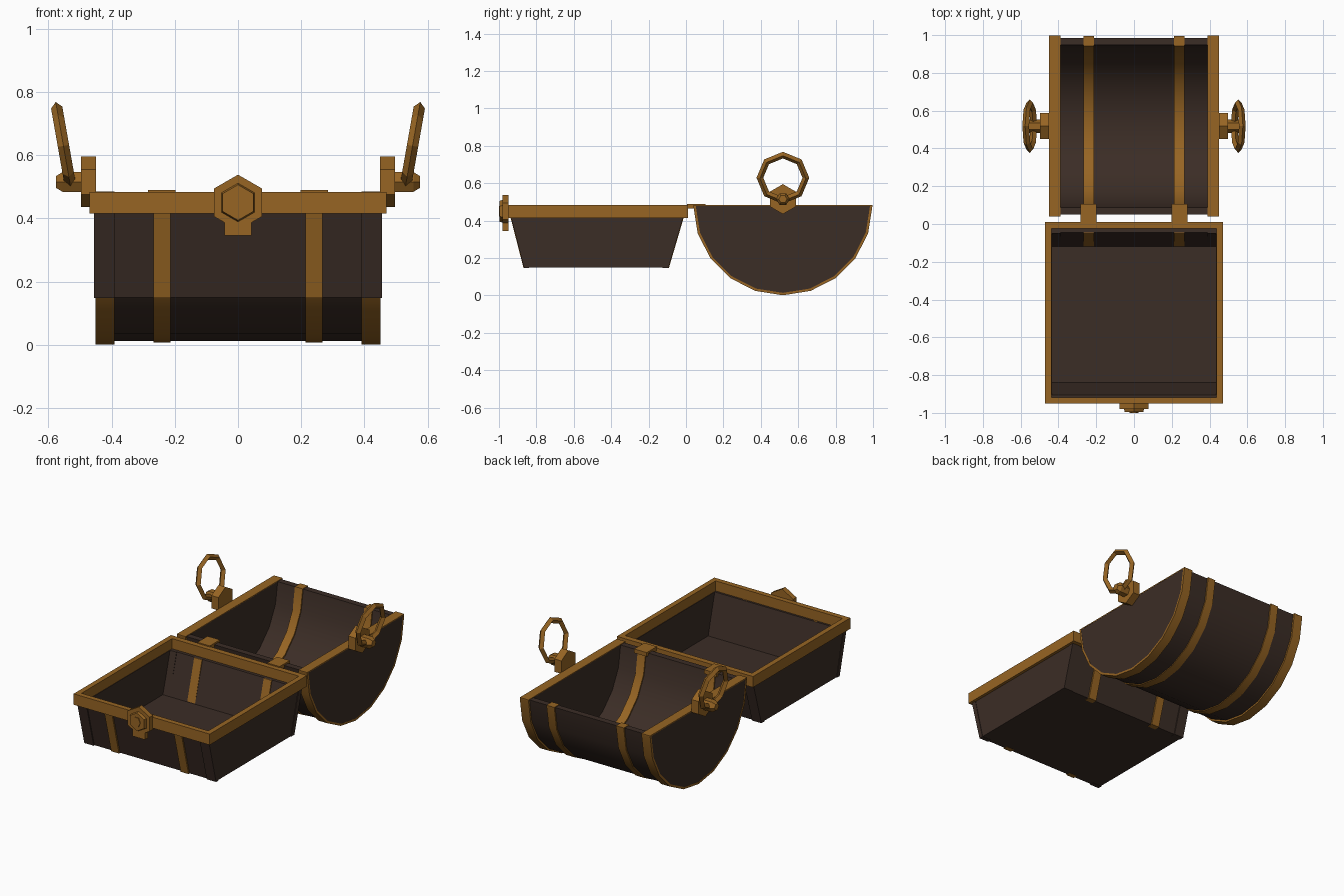
import bpy, bmesh, math
from mathutils import Matrix, Vector

if "Cube" in bpy.data.objects:
    bpy.data.objects.remove(bpy.data.objects["Cube"], do_unlink=True)


def material(name, color):
    m = bpy.data.materials.new(name)
    m.use_nodes = True
    m.diffuse_color = (*color, 1)
    m.node_tree.nodes["Principled BSDF"].inputs["Base Color"].default_value = (*color, 1)
    return m


WOOD = material("dark brown wood", (0.044, 0.026, 0.019))
GOLD = material("aged gold", (0.31, 0.13, 0.017))


def finish(name, bm, mat, smooth=False):
    bmesh.ops.recalc_face_normals(bm, faces=bm.faces)
    mesh = bpy.data.meshes.new(name)
    bm.to_mesh(mesh)
    bm.free()
    mesh.materials.append(mat)
    ob = bpy.data.objects.new(name, mesh)
    bpy.context.collection.objects.link(ob)
    if smooth:
        bpy.ops.object.select_all(action="DESELECT")
        ob.select_set(True)
        bpy.context.view_layer.objects.active = ob
        bpy.ops.object.shade_smooth_by_angle(angle=math.radians(30))
    return ob


def prism(name, points, x0, x1, mat, smooth=False):
    """Extrude a (y, z) outline along x."""
    bm = bmesh.new()
    face = bm.faces.new([bm.verts.new((x0, y, z)) for y, z in points])
    new = bmesh.ops.extrude_face_region(bm, geom=[face])["geom"]
    bmesh.ops.translate(bm, vec=(x1 - x0, 0, 0),
                        verts=[v for v in new if isinstance(v, bmesh.types.BMVert)])
    return finish(name, bm, mat, smooth)


def box(name, x0, x1, y0, y1, z0, z1, mat):
    return prism(name, [(y0, z0), (y1, z0), (y1, z1), (y0, z1)], x0, x1, mat)


def cone(name, center, axis, r1, r2, depth, sides, mat, turn=0, scale=(1, 1)):
    """Tapered prism whose r2 end points along axis."""
    bm = bmesh.new()
    bmesh.ops.create_cone(bm, cap_ends=True, segments=sides, radius1=r1, radius2=r2, depth=depth)
    aim = Vector(axis).to_track_quat("Z", "Y").to_matrix().to_4x4()
    bm.transform(Matrix.Translation(center) @ aim @ Matrix.Diagonal((*scale, 1, 1))
                 @ Matrix.Rotation(turn, 4, "Z"))
    return finish(name, bm, mat)


SIDES = (("left", 1), ("right", -1))
TOP, FLOOR = 0.42, 0.15          # base wall heights
LID_Y, LID_Z, LID_R = 0.518, 0.48, 0.468


def arc(r, top=LID_Z):
    steps = [math.pi * i / 10 for i in range(11)]
    return [(LID_Y - r * math.cos(a), top - r * math.sin(a)) for a in steps]


# Base: sloped front and back walls with a floor, then the end walls
outer = [(-0.93, TOP), (-0.86, FLOOR), (-0.1, FLOOR), (-0.02, TOP)]
inner = [(-0.045, TOP), (-0.12, FLOOR + 0.02), (-0.84, FLOOR + 0.02), (-0.905, TOP)]
prism("base_body", outer + inner, -0.44, 0.44, WOOD)
for side, s in SIDES:
    prism("base_end_" + side, outer, s * 0.435, s * 0.452, WOOD)


# Strips that follow the sloped walls
def wall_strip(name, x0, x1, out, inn, mat):
    prism(name + "_front", [(-0.93 - out, TOP), (-0.86 - out, FLOOR - 0.002),
                            (-0.84, FLOOR - 0.002), (-0.905, TOP)], x0, x1, mat)
    prism(name + "_back", [(-0.02 + out, TOP), (-0.1 + out, FLOOR - 0.002),
                           (-0.12 - inn, FLOOR - 0.002), (-0.045 - inn, TOP)], x0, x1, mat)


for side, s in SIDES:
    wall_strip("base_strap_" + side, s * 0.213, s * 0.267, 0.009, 0.006, GOLD)
    wall_strip("base_corner_" + side, s * 0.39, s * 0.455, 0.006, 0.004, WOOD)

# Base rim frame
for side, s in SIDES:
    box("rim_end_" + side, s * 0.438, s * 0.47, -0.95, 0.01, 0.415, 0.483, GOLD)
box("rim_front", -0.45, 0.45, -0.95, -0.918, 0.415, 0.483, GOLD)
box("rim_back", -0.45, 0.45, -0.025, 0.01, 0.415, 0.483, GOLD)

# Lid, lying open on its rounded back
prism("lid_shell", arc(LID_R) + arc(0.43)[::-1], -0.4, 0.4, WOOD, True)
for side, s in SIDES:
    prism("lid_end_" + side, arc(LID_R), s * 0.39, s * 0.449, WOOD)
    prism("lid_end_band_" + side, arc(0.479) + arc(0.466)[::-1], s * 0.39, s * 0.45, GOLD, True)
    box("lid_end_cap_" + side, s * 0.39, s * 0.45, LID_Y - 0.479, LID_Y + 0.479,
        0.478, 0.484, GOLD)
    prism("lid_strap_" + side, arc(0.477, 0.484) + arc(0.424, 0.484)[::-1],
          s * 0.213, s * 0.267, GOLD, True)
    box("hinge_" + side, s * 0.198, s * 0.284, 0.005, 0.105, 0.465, 0.49, GOLD)

# Lock: hexagonal plate, raised boss, keyhole frame and lower tab
FRONT = (0, -1, 0)
cone("lock_plate", (0, -0.964, 0.45), FRONT, 0.088, 0.088, 0.032, 6, GOLD)
box("lock_tab", -0.043, 0.043, -0.98, -0.948, 0.345, 0.4, GOLD)
cone("lock_boss", (0, -0.985, 0.45), FRONT, 0.063, 0.056, 0.022, 6, GOLD)
cone("keyhole_frame", (0, -0.996, 0.45), FRONT, 0.033, 0.033, 0.008, 6, GOLD,
     math.radians(30), (0.7, 1))

# Handles: mount, stem and tilted octagonal ring
for side, s in SIDES:
    out = (s, 0, 0)
    turn = math.radians(30)
    hexagon = [(LID_Y + 0.08 * math.sin(math.radians(60 * i)),
                0.515 + 0.08 * math.cos(math.radians(60 * i))) for i in range(6)]
    prism("handle_mount_" + side, hexagon, s * 0.449, s * 0.497, GOLD)
    cone("handle_stem_" + side, (s * 0.525, LID_Y, 0.515), out, 0.036, 0.036, 0.06, 6, GOLD, turn)
    cone("handle_tip_" + side, (s * 0.565, LID_Y, 0.515), out, 0.036, 0.022, 0.02, 6, GOLD, turn)
    bpy.ops.mesh.primitive_torus_add(
        major_segments=8, minor_segments=4, major_radius=0.123, minor_radius=0.018,
        location=(s * 0.552, LID_Y, 0.629),
        rotation=(0, math.radians(90 + s * 10), 0))
    ring = bpy.context.object
    ring.name = "handle_ring_" + side
    ring.data.materials.append(GOLD)
